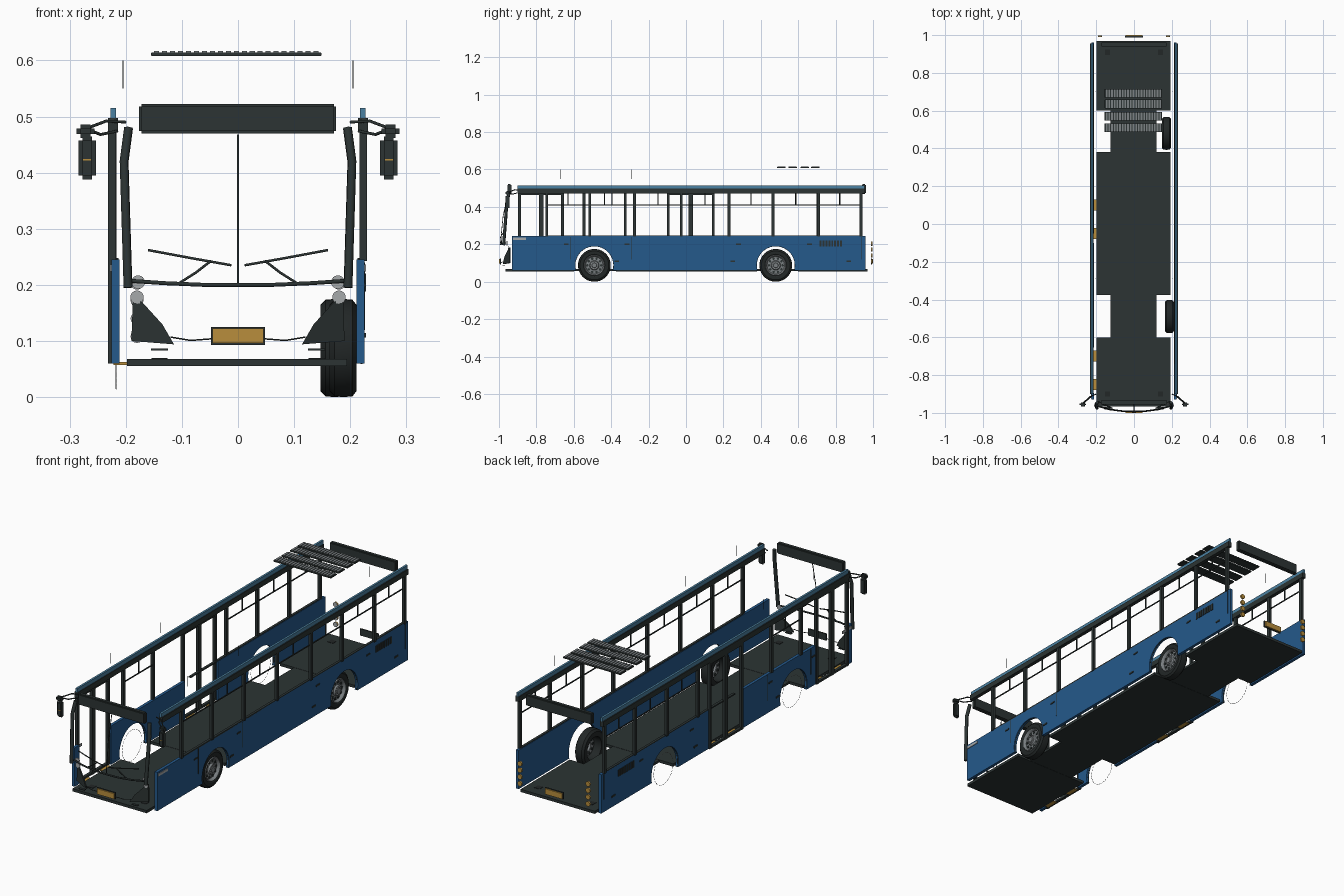
import bpy, bmesh
from math import pi, sin, cos
from mathutils import Matrix, Vector

cube = bpy.data.objects.get("Cube")
if cube:
    bpy.data.objects.remove(cube, do_unlink=True)


def material(name, rgb):
    m = bpy.data.materials.new(name)
    m.use_nodes = True
    m.diffuse_color = (*rgb, 1)
    m.node_tree.nodes["Principled BSDF"].inputs["Base Color"].default_value = (*rgb, 1)
    return m


BLUE = material("body blue", (0.018, 0.1, 0.26))
SKY = material("roof edge blue", (0.07, 0.22, 0.36))
DARK = material("charcoal", (0.025, 0.034, 0.033))
TYRE = material("tyre black", (0.016, 0.02, 0.02))
RIM = material("rim grey", (0.2, 0.22, 0.23))
PALE = material("pale grey", (0.38, 0.4, 0.41))
AMBER = material("amber", (0.48, 0.27, 0.045))


def finish(name, bm, mat, smooth=False):
    bmesh.ops.recalc_face_normals(bm, faces=bm.faces)
    me = bpy.data.meshes.new(name)
    bm.to_mesh(me)
    bm.free()
    me.materials.append(mat)
    ob = bpy.data.objects.new(name, me)
    bpy.context.collection.objects.link(ob)
    if smooth:
        bpy.ops.object.select_all(action='DESELECT')
        ob.select_set(True)
        bpy.context.view_layer.objects.active = ob
        bpy.ops.object.shade_smooth_by_angle()
    return ob


def boxes(name, mat, items, bevel=0):
    """Each item is (centre, size)."""
    bm = bmesh.new()
    for c, s in items:
        bmesh.ops.create_cube(bm, size=1, matrix=Matrix.Translation(c) @ Matrix.Diagonal((*s, 1)))
    if bevel:
        bmesh.ops.bevel(bm, geom=bm.edges[:], offset=bevel, segments=2, affect='EDGES')
    return finish(name, bm, mat)


def span(x0, x1, y0, y1, z0, z1):
    return ((x0 + x1) / 2, (y0 + y1) / 2, (z0 + z1) / 2), (x1 - x0, y1 - y0, z1 - z0)


def rods(name, mat, paths, r):
    cu = bpy.data.curves.new(name, 'CURVE')
    cu.dimensions, cu.bevel_depth, cu.bevel_resolution, cu.use_fill_caps = '3D', r, 1, True
    for pts in paths:
        sp = cu.splines.new('POLY')
        sp.points.add(len(pts) - 1)
        for p, co in zip(sp.points, pts):
            p.co = (*co, 1)
    cu.materials.append(mat)
    ob = bpy.data.objects.new(name, cu)
    bpy.context.collection.objects.link(ob)
    bpy.ops.object.select_all(action='DESELECT')
    ob.select_set(True)
    bpy.context.view_layer.objects.active = ob
    bpy.ops.object.convert(target='MESH')


def discs(name, mat, centres, r, depth, axis='X', n=16):
    rot = Matrix.Rotation(pi / 2, 4, 'Y' if axis == 'X' else 'X')
    bm = bmesh.new()
    for c in centres:
        bmesh.ops.create_cone(bm, cap_ends=True, segments=n, radius1=r, radius2=r, depth=depth,
                              matrix=Matrix.Translation(c) @ rot)
    return finish(name, bm, mat)


def extrude(name, mat, pts, vec):
    bm = bmesh.new()
    f = bm.faces.new([bm.verts.new(p) for p in pts])
    new = bmesh.ops.extrude_face_region(bm, geom=[f])["geom"]
    bmesh.ops.translate(bm, vec=vec, verts=[v for v in new if isinstance(v, bmesh.types.BMVert)])
    # extrude_face_region keeps the first cap, so the slab is closed
    return finish(name, bm, mat)


def lathe(name, mat, profile, centre, n=40):
    bm = bmesh.new()
    vs = [bm.verts.new((x, 0, r)) for x, r in profile]
    es = [bm.edges.new(e) for e in zip(vs, vs[1:])]
    bmesh.ops.spin(bm, geom=vs + es, cent=(0, 0, 0), axis=(1, 0, 0), angle=2 * pi, steps=n)
    bmesh.ops.remove_doubles(bm, verts=bm.verts, dist=0.0002)
    bmesh.ops.translate(bm, vec=centre, verts=bm.verts)
    return finish(name, bm, mat, True)


AXLES, HUB_Z, ARCH = (-0.49, 0.48), 0.0875, 0.102
BOTTOM, BELT = 0.06, 0.245


def arc(y, r, n=24):
    a0 = -0.27
    return [(y - r * cos(a0 + (pi - 2 * a0) * i / n), HUB_Z + r * sin(a0 + (pi - 2 * a0) * i / n)) for i in range(n + 1)]


def panel(name, x, y0, y1):
    pts = [(y0, BOTTOM)]
    for a in AXLES:
        if y0 < a < y1:
            pts += arc(a, ARCH)
    pts += [(y1, BOTTOM), (y1, BELT), (y0, BELT)]
    extrude(name, BLUE, [(x, y, z) for y, z in pts], (0.014, 0, 0))


# Lower side panels: unbroken on one side, cut by two doorways on the other
panel("left_side_panel", 0.211, -0.93, 0.96)
panel("right_front_panel", -0.225, -0.93, -0.895)
panel("right_middle_panel", -0.225, -0.655, -0.1)
panel("right_rear_panel", -0.225, 0.15, 0.96)

# Wheel arch lips
for s in (-1, 1):
    rods("wheel_arch_lips", DARK, [[(s * 0.22, y, z) for y, z in arc(a, ARCH + 0.002)] for a in AXLES], 0.003)

# Window pillars, rails and dividers
left = (-0.745, -0.515, -0.275, -0.025, 0.23, 0.465, 0.71, 0.935)
right = (-0.545, -0.325, 0.23, 0.465, 0.705, 0.935)
for s, side, ys in ((1, "left", left), (-1, "right", right)):
    boxes(side + "_window_pillars", DARK, [((s * 0.223, y, 0.36), (0.013, 0.015, 0.235)) for y in ys])
    boxes(side + "_roof_rail", DARK, [span(*sorted((s * 0.214, s * 0.232)), -0.9, 0.955, 0.472, 0.497)])
    boxes(side + "_roof_edge", SKY, [span(*sorted((s * 0.217, s * 0.227)), -0.9, 0.955, 0.497, 0.515)])
    boxes(side + "_belt_rail", DARK, [((s * 0.219, 0.445 if s < 0 else 0.1, BELT), (0.012, 0.99 if s < 0 else 1.68, 0.006))])
    spans = [p for p in zip(ys, ys[1:]) if not (p[0] < 0 < p[1] and s < 0)]
    boxes(side + "_window_dividers", DARK,
          [((s * 0.22, (a + b) / 2, 0.41), (0.004, b - a, 0.005)) for a, b in spans]
          + [((s * 0.22, (a + b) / 2, 0.443), (0.004, 0.006, 0.066)) for a, b in spans])

# Doors: open frames reaching the sill
for name, y0, y1 in (("front_door", -0.89, -0.66), ("middle_door", -0.095, 0.145)):
    mid = (y0 + y1) / 2
    boxes(name + "_frame", DARK,
          [((-0.225, y, 0.27), (0.014, 0.014, 0.42)) for y in (y0, mid - 0.005, mid + 0.005, y1)]
          + [((-0.225, mid, z), (0.014, y1 - y0, 0.01)) for z in (0.066, 0.468)])
    boxes(name + "_steps", AMBER, [((-0.209, mid + d, 0.06), (0.026, 0.058, 0.005)) for d in (-0.075, 0.075)])

# Floor slabs, narrowed between the wheels
boxes("floor", DARK, [span(-0.198, 0.194, a, b, 0.055, 0.068) for a, b in ((-0.965, -0.6), (-0.375, 0.38), (0.6, 0.97))]
      + [span(-0.125, 0.12, a, b, 0.056, 0.067) for a, b in ((-0.6, -0.375), (0.38, 0.6))])
boxes("floor_hatches", TYRE, [((x, y, 0.0685), (0.028, 0.028, 0.002)) for x in (-0.14, 0.14) for y in (-0.9, 0.91)])

# Wheels
for y, x in zip(AXLES, (0.188, 0.172)):
    c = (x, y, HUB_Z)
    lathe("tyre", TYRE, [(0.018, 0.054), (0.023, 0.062), (0.023, 0.077), (0.016, 0.086), (0, 0.0875),
                         (-0.016, 0.086), (-0.025, 0.077), (-0.025, 0.054), (0.018, 0.054)], c)
    lathe("wheel_rim", RIM, [(0.019, 0.056), (0.023, 0.053), (0.019, 0.049), (0.01, 0.046), (0.013, 0.026),
                             (0.021, 0.022), (0.021, 0.014), (0.024, 0.012), (0.024, 0.0001)], c)
    ring = [(cos(i * pi / 5), sin(i * pi / 5)) for i in range(10)]
    discs("rim_holes", DARK, [(x + 0.0115, y + 0.037 * a, HUB_Z + 0.037 * b) for a, b in ring], 0.0065, 0.006, n=10)
    discs("wheel_nuts", PALE, [(x + 0.022, y + 0.018 * a, HUB_Z + 0.018 * b) for a, b in ring], 0.0025, 0.004, n=6)

# Dashed thin rings in the open arches
for y in AXLES:
    paths = []
    for i in range(30):
        a = i * pi / 15
        paths.append([(-0.217, y + 0.073 * cos(t), HUB_Z + 0.073 * sin(t)) for t in (a, a + 0.07, a + 0.14)])
    rods("arch_ring", PALE, paths, 0.0009)

# Destination boxes at both ends
boxes("destination_boxes", DARK, [span(-0.176, 0.175, y, y + 0.022, 0.47, 0.522) for y in (-0.955, 0.94)], 0.004)

# Slatted roof vents
rows = (0.51, 0.57, 0.635, 0.692)
boxes("roof_vents", DARK, [((-0.003, y, 0.611), (0.304, 0.046, 0.007)) for y in rows], 0.001)
boxes("roof_vent_slats", RIM, [((-0.145 + i * 0.0142, y, 0.615), (0.009, 0.042, 0.003)) for y in rows for i in range(21)])
rods("roof_markers", DARK, [[(s * 0.205, y, 0.55), (s * 0.205, y, 0.6)] for s in (-1, 1) for y in (-0.67, -0.29, 0.7)], 0.001)

# Windscreen frame, wipers and bumper trim
for s in (-1, 1):
    def side(pts):
        return [(s * x, y, z) for x, y, z in pts]
    rods("windscreen_pillar", DARK, [side([(0.196, -0.975, 0.195), (0.203, -0.958, 0.42), (0.195, -0.945, 0.48)])], 0.0085)
    rods("windscreen_sill", DARK, [side([(0.19, -0.965, 0.207), (0.13, -0.982, 0.203), (0.06, -0.991, 0.2), (0, -0.993, 0.2)])], 0.004)
    rods("wiper", DARK, [side([(0.16, -0.975, 0.262), (0.085, -0.987, 0.248), (0.012, -0.992, 0.235)]),
                         side([(0.105, -0.985, 0.203), (0.075, -0.988, 0.222), (0.048, -0.99, 0.243)])], 0.0025)
    rods("bumper_trim", DARK, [side([(0.12, -0.98, 0.107), (0.085, -0.985, 0.101), (0.045, -0.99, 0.104)])], 0.0015)
    extrude("headlight_housing", DARK, side([(0.187, -0.945, 0.184), (0.165, -0.957, 0.163), (0.135, -0.972, 0.13),
                                             (0.114, -0.98, 0.094), (0.19, -0.945, 0.1)]), Vector((0, 0.008, 0)))
    discs("headlamps", PALE, side([(0.178, -0.957, 0.205), (0.18, -0.95, 0.178)]), 0.012, 0.004, 'Y')
    boxes("fog_lamp", DARK, [((s * 0.14, -0.975, 0.085), (0.03, 0.012, 0.004))])
    boxes("side_indicator", PALE, [((s * 0.226, -0.89, 0.23), (0.004, 0.07, 0.012))])
    # Mirrors on bent arms
    rods("mirror_arm", DARK, [side([(0.2, -0.9, 0.49), (0.235, -0.915, 0.492), (0.272, -0.95, 0.478)]),
                              side([(0.215, -0.905, 0.474), (0.245, -0.93, 0.468), (0.27, -0.95, 0.478)])], 0.0028)
    boxes("mirror", DARK, [((s * 0.269, -0.955, 0.426), (0.031, 0.02, 0.076)), ((s * 0.272, -0.955, 0.474), (0.032, 0.022, 0.024))], 0.007)
    boxes("mirror_marker", AMBER, [((s * 0.269, -0.966, 0.423), (0.014, 0.002, 0.003))])
    # Rear lamps
    zs = (0.108, 0.14, 0.172, 0.203)
    discs("rear_lamps", AMBER, [(s * 0.18, 0.995, z) for z in zs], 0.0115, 0.006, 'Y')
    discs("rear_lamp_backs", PALE, [(s * 0.18, 0.991, z) for z in zs], 0.0115, 0.003, 'Y')
rods("windscreen_divider", DARK, [[(0, -0.993, 0.2), (0, -0.978, 0.35), (0, -0.952, 0.468)]], 0.002)

# Number plates
for name, y, d in (("front_plate", -0.997, 1), ("rear_plate", 0.997, -1)):
    boxes(name, AMBER, [((0, y, 0.109), (0.09, 0.006, 0.026))])
    boxes(name + "_holder", DARK, [((0, y + d * 0.006, 0.109), (0.096, 0.006, 0.032))])

# Side details: vent louvres, flap handles and panel seams
for s in (-1, 1):
    x = s * 0.226
    boxes("vent_louvres", DARK, [((x, 0.72 + 0.0155 * i, 0.204), (0.004, 0.01, 0.032)) for i in range(8)])
    ys = (-0.37, 0.25, 0.87)
    boxes("flap_handles", DARK, [((x, y, 0.11), (0.004, 0.026, 0.008)) for y in ys]
          + [((x, y, 0.2), (0.004, 0.026, 0.007)) for y in (-0.64, -0.315, 0.28, 0.66)])
    boxes("panel_seams", DARK, [((s * 0.2245, y, 0.18), (0.003, 0.003, 0.12)) for y in (-0.62, -0.29, 0.94)])
